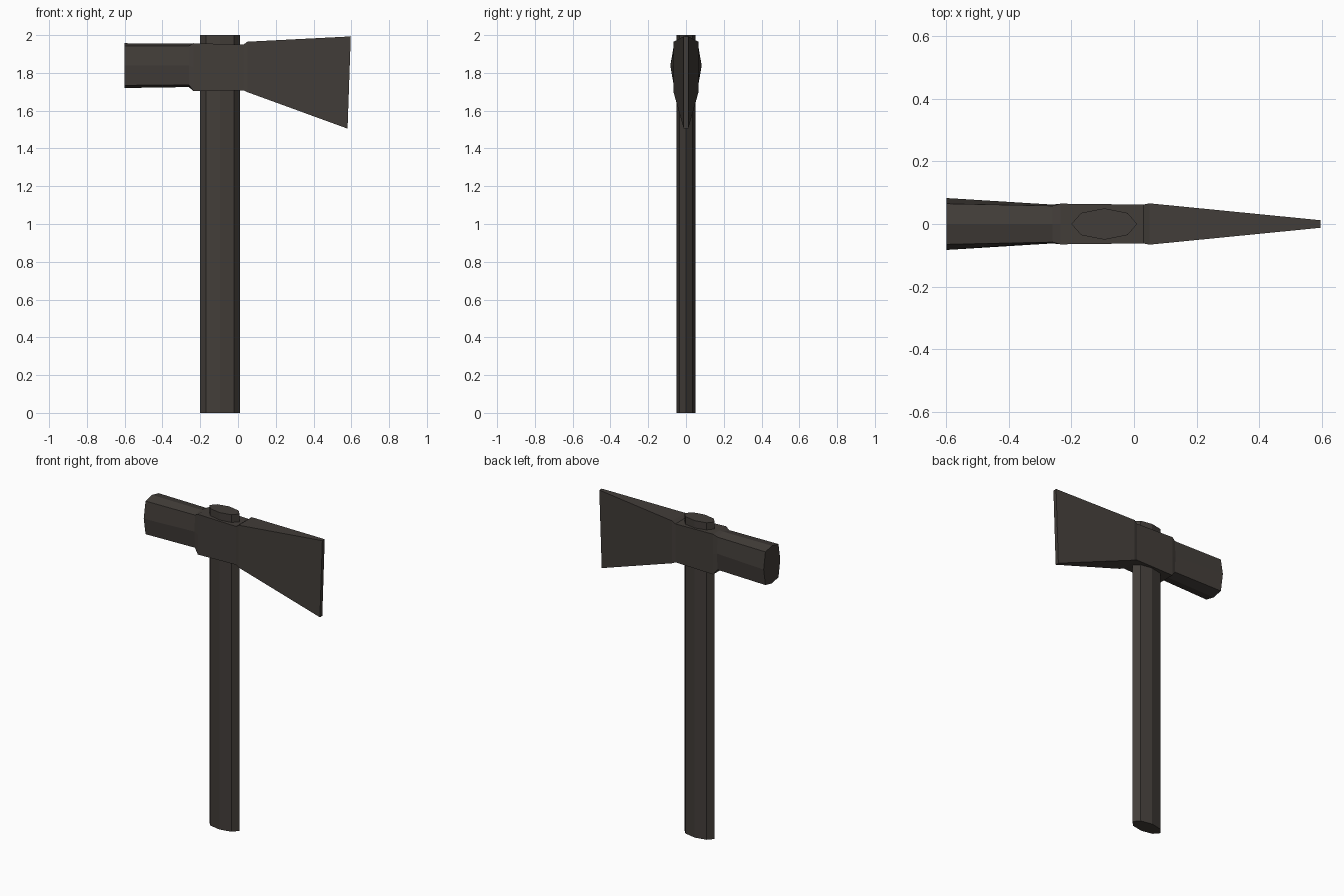
import bpy, bmesh, math

if "Cube" in bpy.data.objects:
    bpy.data.objects.remove(bpy.data.objects["Cube"])

dark = bpy.data.materials.new("dark_brown_grey")
dark.diffuse_color = (0.055, 0.047, 0.041, 1)
dark.use_nodes = True
dark.node_tree.nodes["Principled BSDF"].inputs["Base Color"].default_value = dark.diffuse_color


def loft(name, rings):
    """Skin equal-length rings of points and cap both ends."""
    bm = bmesh.new()
    loops = [[bm.verts.new(p) for p in ring] for ring in rings]
    for a, b in zip(loops, loops[1:]):
        for i in range(len(a)):
            j = (i + 1) % len(a)
            bm.faces.new((a[i], a[j], b[j], b[i]))
    bm.faces.new(loops[0])
    bm.faces.new(loops[-1])
    bmesh.ops.recalc_face_normals(bm, faces=bm.faces[:])
    me = bpy.data.meshes.new(name)
    bm.to_mesh(me)
    bm.free()
    me.materials.append(dark)
    ob = bpy.data.objects.new(name, me)
    bpy.context.collection.objects.link(ob)
    return ob


def section(x_top, x_bot, z_bot, z_top, half, mid, ridge):
    """Eight-point head section: corners, bulged sides, raised ridge lines."""
    xm, zm = (x_top + x_bot) / 2, (z_top + z_bot) / 2
    return [(x_top, 0, z_top), (x_top, half, z_top - ridge),
            (xm, mid, zm), (x_bot, half, z_bot + ridge),
            (x_bot, 0, z_bot), (x_bot, -half, z_bot + ridge),
            (xm, -mid, zm), (x_top, -half, z_top - ridge)]


# Handle: eight-sided oval shaft
def oval(z):
    return [(-0.095 + 0.105 * math.cos(k * math.pi / 4),
             0.05 * math.sin(k * math.pi / 4), z) for k in range(8)]


loft("handle", [oval(0), oval(2)])

# Head: hammer poll, eye block and flared blade
loft("axe_head", [
    section(-0.6, -0.6, 1.72, 1.957, 0.065, 0.083, 0.014),
    section(-0.26, -0.26, 1.725, 1.955, 0.058, 0.062, 0.012),
    section(-0.235, -0.235, 1.703, 1.957, 0.065, 0.065, 0),
    section(0.03, 0.03, 1.708, 1.95, 0.062, 0.062, 0),
    section(0.05, 0.05, 1.698, 1.965, 0.066, 0.066, 0),
    section(0.597, 0.58, 1.505, 1.993, 0.012, 0.012, 0),
])
